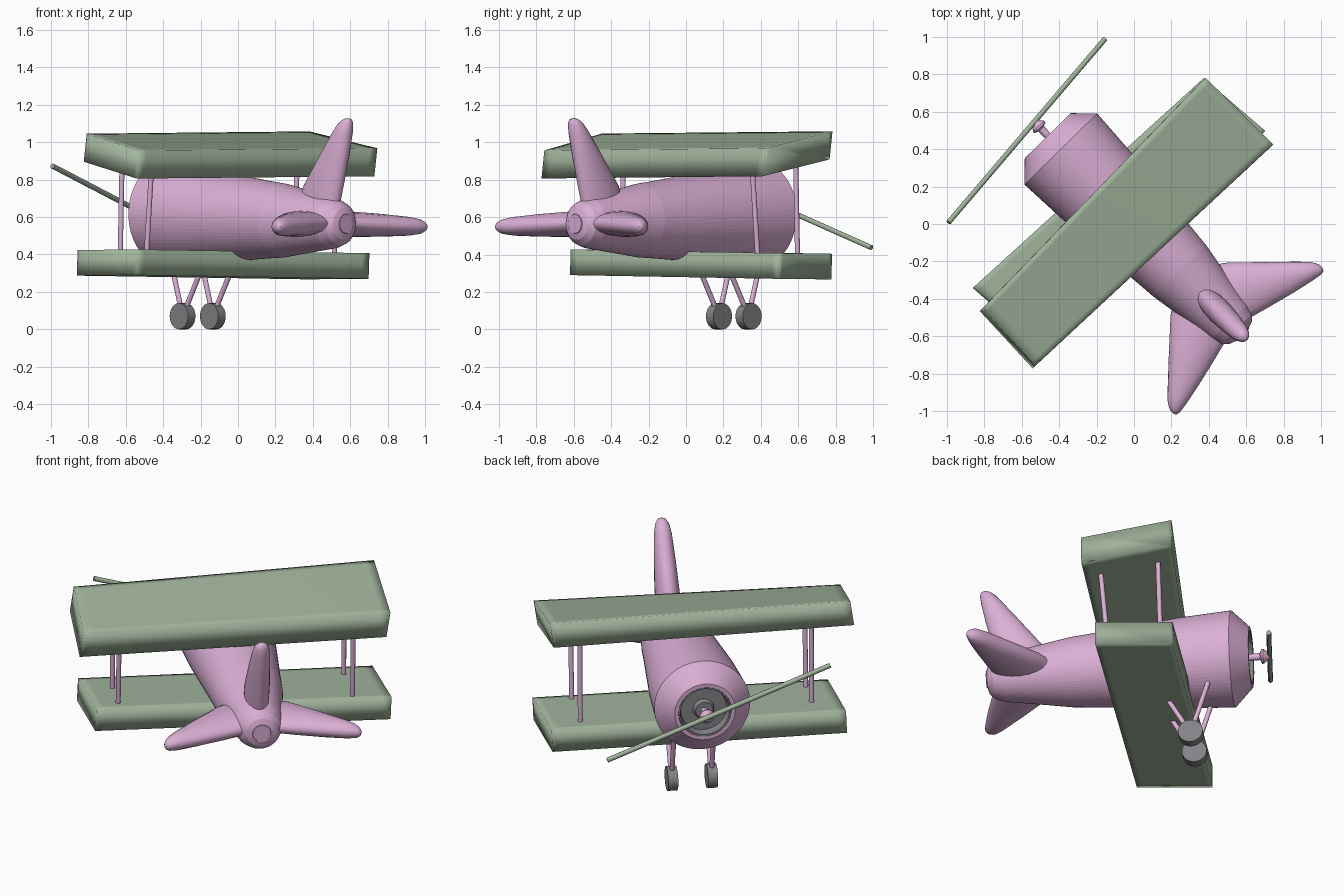
import bpy, bmesh, math
from mathutils import Vector, Matrix

if "Cube" in bpy.data.objects:
    bpy.data.objects.remove(bpy.data.objects["Cube"])


def material(name, rgb):
    m = bpy.data.materials.new(name)
    m.use_nodes = True
    m.diffuse_color = (*rgb, 1)
    m.node_tree.nodes["Principled BSDF"].inputs["Base Color"].default_value = (*rgb, 1)
    return m


PINK = material("pink", (0.71, 0.43, 0.67))
GREEN = material("sage_green", (0.35, 0.45, 0.33))
GRAY = material("wheel_gray", (0.23, 0.225, 0.24))

# Aircraft frame: x is its right wing, y is its nose direction
YAW = Matrix.Rotation(math.radians(44.3), 4, "Z")


def axis_z(y):
    return 0.595 + 0.038 * y


def finish(name, bm, mat, angle):
    bmesh.ops.recalc_face_normals(bm, faces=bm.faces)
    bm.transform(YAW)
    me = bpy.data.meshes.new(name)
    bm.to_mesh(me)
    bm.free()
    me.materials.append(mat)
    ob = bpy.data.objects.new(name, me)
    bpy.context.collection.objects.link(ob)
    bpy.ops.object.select_all(action="DESELECT")
    ob.select_set(True)
    bpy.context.view_layer.objects.active = ob
    bpy.ops.object.shade_smooth_by_angle(angle=math.radians(angle))


def loft(name, rings, mat, angle):
    """Skin a list of equal point rings and cap both ends."""
    bm = bmesh.new()
    rows = [[bm.verts.new(p) for p in ring] for ring in rings]
    n = len(rows[0])
    for a, b in zip(rows, rows[1:]):
        for i in range(n):
            j = (i + 1) % n
            bm.faces.new((a[i], a[j], b[j], b[i]))
    bm.faces.new(rows[0])
    bm.faces.new(rows[-1])
    finish(name, bm, mat, angle)


def turned(name, profile, mat, sides=32, angle=30):
    """Round part along the fuselage axis, from (y, radius) pairs."""
    turns = [math.tau * i / sides for i in range(sides)]
    rings = [[(r * math.cos(t), y, axis_z(y) + r * math.sin(t)) for t in turns]
             for y, r in profile]
    loft(name, rings, mat, angle)


def rod(name, a, b, r, mat, sides=12):
    a, b = Vector(a), Vector(b)
    bm = bmesh.new()
    turn = (b - a).to_track_quat("Z", "Y").to_matrix().to_4x4()
    bmesh.ops.create_cone(bm, cap_ends=True, segments=sides, radius1=r, radius2=r,
                          depth=(b - a).length,
                          matrix=Matrix.Translation((a + b) / 2) @ turn)
    finish(name, bm, mat, 40)


# Fuselage with a chamfered cowl and a recessed nose
turned("fuselage", [(-0.825, 0.055), (-0.815, 0.085), (-0.785, 0.115), (-0.73, 0.135),
                    (-0.50, 0.172), (-0.35, 0.197), (-0.2, 0.21), (0.26, 0.255),
                    (0.56, 0.272), (0.66, 0.172), (0.66, 0.15), (0.60, 0.15)],
       PINK, sides=72, angle=3)
turned("tail_cap", [(-0.83, 0.05), (-0.82, 0.055)], PINK)
turned("engine", [(0.59, 0.149), (0.659, 0.149), (0.659, 0.14), (0.61, 0.13),
                  (0.61, 0.06), (0.64, 0.05)], GRAY)
turned("propeller_hub", [(0.60, 0.02), (0.71, 0.02), (0.72, 0.042), (0.73, 0.042),
                         (0.765, 0.015)], PINK, sides=16)

# Propeller, slightly skewed on its shaft
back = YAW.inverted()
rod("propeller", back @ Vector((-0.992, 0.008, 0.873)),
    back @ Vector((-0.155, 0.99, 0.437)), 0.014, GREEN)


# Wings: softly shaded slabs with a leaning tip and a narrow border round each face
def wing(name, left, right, z_lead, z_trail, depth, lean):
    """Each tip is (lead x, lead y, trail x, trail y, z offset)."""
    outline = [(t, 0) for t in (1, 0.93, 0.07, 0)] + [(t, 1) for t in (0, 0.07, 0.93, 1)]
    rings = []
    for f in (0, 0.03, 0.97, 1):
        lx, ly, tx, ty, dz = [a + f * (b - a) for a, b in zip(left, right)]
        rings.append([(tx + t * (lx - tx) - lean * low, ty + t * (ly - ty),
                       z_trail + t * (z_lead - z_trail) + dz - depth * low)
                      for t, low in outline])
    loft(name, rings, GREEN, 180)


wing("upper_wing", (-0.893, 0.243, -0.905, -0.174, -0.006),
     (0.82, 0.293, 0.83, -0.216, 0.006), 1.052, 0.962, 0.15, 0.022)
wing("lower_wing", (-0.85, 0.357, -0.815, -0.065, 0.012),
     (0.812, 0.298, 0.85, -0.135, -0.008), 0.412, 0.415, 0.137, 0.006)


# Tail fins: tapered ovals with rounded tips, fanned around the tail
def fin(name, direction, bend, shift, trim):
    d = Vector(direction)
    side = d.cross(Vector((0, 1, 0)))
    rings = []
    for s, lead, trail, thick in [(0.05, -0.40, -0.78, 0.13), (0.2, -0.485, -0.82, 0.137),
                                  (0.36, -0.635, -0.86, 0.12), (0.48, -0.75, -0.885, 0.10),
                                  (0.53, -0.80, -0.892, 0.078), (0.55, -0.83, -0.888, 0.05),
                                  (0.558, -0.85, -0.872, 0.02)]:
        lead -= trim * (1 - s / 0.56)
        ring = []
        for i in range(20):
            t = math.tau * i / 20
            p = d * s + side * (thick / 2 * math.sin(t))
            y = (lead + trail + (lead - trail) * math.cos(t)) / 2
            ring.append((p.x, y + shift, p.z + 0.57 + bend * s))
        rings.append(ring)
    loft(name, rings, PINK, 50)


fin("vertical_fin", (0, 0, 1), 0, 0.025, 0.09)
fin("right_tailplane", (1, 0, 0), -0.04, 0, 0)
fin("left_tailplane", (-1, 0, 0), -0.04, 0, 0)

# Wing struts and landing gear, one set per side
for side, x, ys, wheel_x in (("left", -0.68, (-0.04, 0.19), -0.089),
                             ("right", 0.635, (-0.13, 0.198), 0.137)):
    for place, y, slant in zip(("rear", "front"), ys, (0.045, 0.015)):
        rod(f"{side}_{place}_strut", (x, y + slant, 0.39), (x, y, 0.92), 0.014, PINK)
    hub = Vector((wheel_x, 0.333, 0.07))
    half = Vector((0.028, 0, 0))
    rod(f"{side}_wheel", hub - half, hub + half, 0.07, GRAY, 24)
    for place, dy in (("front", 0.10), ("rear", -0.19)):
        rod(f"{side}_{place}_gear_leg", hub, (wheel_x, hub.y + dy, 0.40), 0.014, PINK)
